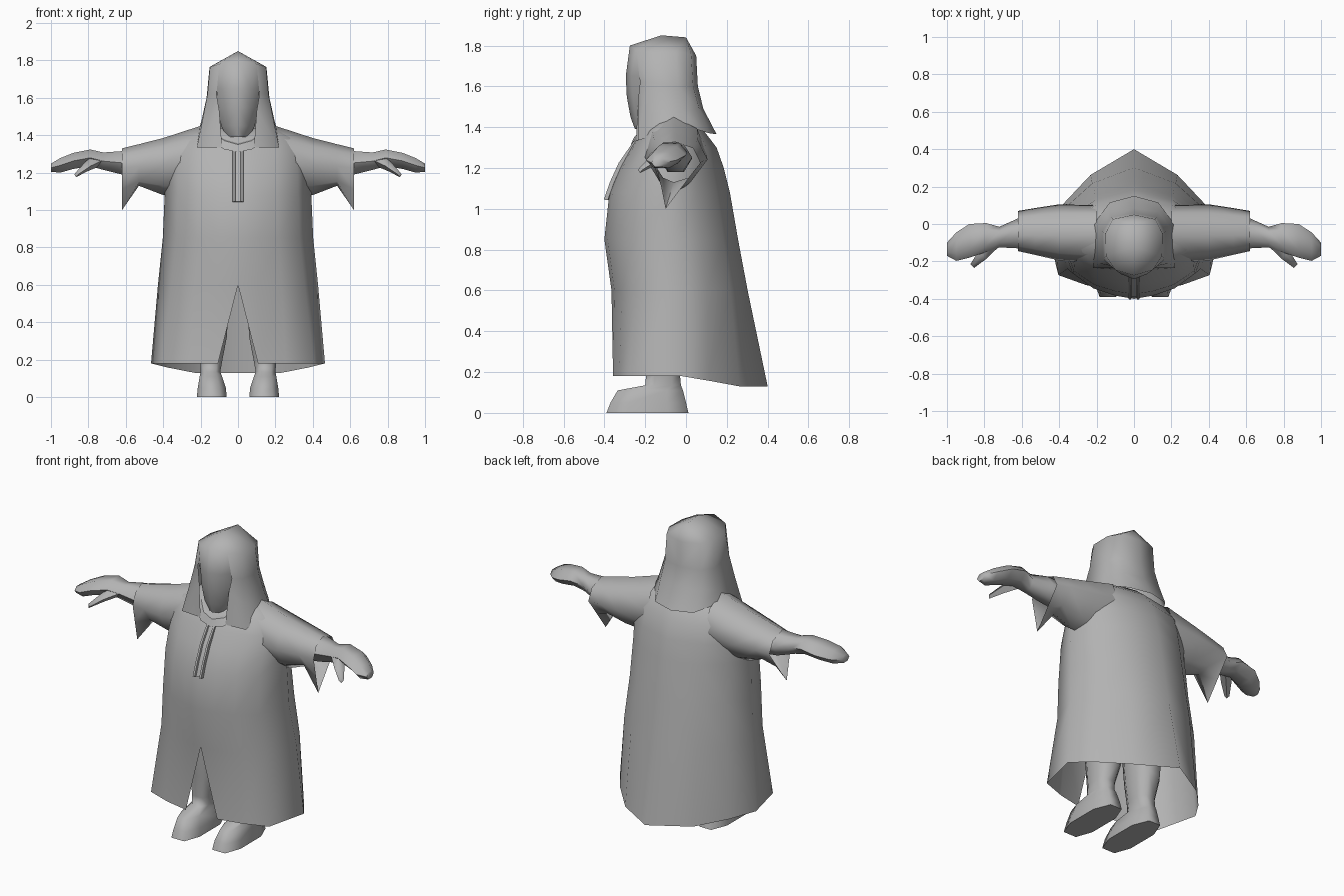
import bpy, bmesh, math

grey = bpy.data.materials.new("plain_grey")
grey.diffuse_color = (0.45, 0.45, 0.45, 1)


def finish(name, bm, angle=80):
    """Mirror the right half across x = 0, weld the seam and shade."""
    geo = bm.verts[:] + bm.edges[:] + bm.faces[:]
    dup = bmesh.ops.duplicate(bm, geom=geo)["geom"]
    for v in [g for g in dup if isinstance(g, bmesh.types.BMVert)]:
        v.co.x *= -1
    bmesh.ops.reverse_faces(bm, faces=[g for g in dup if isinstance(g, bmesh.types.BMFace)])
    bmesh.ops.remove_doubles(bm, verts=[v for v in bm.verts if abs(v.co.x) < 0.001], dist=0.0005)
    bmesh.ops.recalc_face_normals(bm, faces=bm.faces)
    me = bpy.data.meshes.new(name)
    bm.to_mesh(me)
    bm.free()
    me.materials.append(grey)
    ob = bpy.data.objects.new(name, me)
    bpy.context.collection.objects.link(ob)
    bpy.ops.object.select_all(action="DESELECT")
    ob.select_set(True)
    bpy.context.view_layer.objects.active = ob
    bpy.ops.object.shade_smooth_by_angle(angle=math.radians(angle))
    return ob


def loft(bm, rows, closed=False, cap_start=False, cap_end=False):
    """Skin rows of points; returns the vertex rows."""
    vr = [[bm.verts.new(p) for p in r] for r in rows]
    n = len(rows[0])
    for a, b in zip(vr, vr[1:]):
        for i in range(n if closed else n - 1):
            j = (i + 1) % n
            bm.faces.new((a[i], a[j], b[j], b[i]))
    if cap_start:
        bm.faces.new(vr[0])
    if cap_end:
        bm.faces.new(vr[-1])
    return vr


# robe: half rings from front centre to back centre, pointed at the hem, rounder above
HEM = ((0, 0), (0.23, 0.01), (0.55, 0.05), (0.87, 0.12), (1, 0.45), (0.81, 0.62), (0.5, 0.82), (0, 1))
TOP = ((0, 0), (0.25, 0.025), (0.54, 0.085), (0.82, 0.21), (1, 0.50), (0.82, 0.73), (0.53, 0.89), (0, 1))
RINGS = [  # z, half width, front y, back y, roundness
    (0.18, 0.465, -0.365, 0.40, 0), (0.60, 0.428, -0.365, 0.302, 0.75),
    (0.85, 0.402, -0.40, 0.255, 1), (1.08, 0.392, -0.375, 0.215, 1),
    (1.20, 0.39, -0.325, 0.185, 1), (1.30, 0.38, -0.27, 0.15, 1),
    (1.385, 0.33, -0.215, 0.085, 1), (1.44, 0.20, -0.15, 0.02, 1)]
rows = []
for z, hw, yf, yb, t in RINGS:
    rows.append([(hw * (a[0] + (b[0] - a[0]) * t), yf + (yb - yf) * (a[1] + (b[1] - a[1]) * t), z)
                 for a, b in zip(HEM, TOP)])
rows[0] = [(x, y, z - 0.05 * min(1, max(0, y / 0.25))) for x, y, z in rows[0]]
bm = bmesh.new()
vr = loft(bm, rows)
bm.faces.new(vr[-1])
# front slit
tri = (vr[0][1], vr[1][0], vr[1][1])
bm.verts.remove(vr[0][0])
bm.faces.new(tri)
finish("robe", bm)

# sleeves: open bell with a drooping point at the cuff
SLEEVE = [  # x, top z, bottom z, front y, back y, middle z
    (0.20, 1.45, 1.06, -0.21, 0.10, 1.27), (0.40, 1.385, 1.08, -0.195, 0.105, 1.24),
    (0.53, 1.352, 1.13, -0.165, 0.085, 1.235), (0.62, 1.33, 1.00, -0.145, 0.07, 1.225)]
rows = []
for x, t, b, f, k, m in SLEEVE:
    c = -0.06 if x < 0.6 else -0.10
    up = m + (t - m) * 0.68
    low = (m + b) / 2 - (0.03 if x < 0.6 else 0)
    rows.append([(x, -0.06, t), (x, f * 0.75 - 0.01, up), (x, f, m), (x, (f + c) / 2, low),
                 (x, c, b), (x, (k + c) / 2, low), (x, k, m), (x, k * 0.65 - 0.01, up)])
bm = bmesh.new()
loft(bm, rows, closed=True)
finish("sleeves", bm)

# forearms and hands
HAND = [  # x, front y, back y, low z, high z
    (0.54, -0.13, 0.03, 1.18, 1.315), (0.62, -0.13, 0.03, 1.19, 1.315),
    (0.72, -0.125, -0.015, 1.215, 1.308), (0.79, -0.15, 0.005, 1.235, 1.324),
    (0.88, -0.18, 0.0, 1.22, 1.306), (0.95, -0.197, -0.045, 1.20, 1.278),
    (1.00, -0.17, -0.10, 1.205, 1.248)]
bm = bmesh.new()
rows = []
for x, f, k, lo, hi in HAND:
    c, m, r = (f + k) / 2, (lo + hi) / 2, (k - f) / 4
    rows.append([(x, f, m), (x, c - r, lo), (x, c + r, lo),
                 (x, k, m), (x, c + r, hi), (x, c - r, hi)])
loft(bm, rows, closed=True, cap_end=True)
finish("hands", bm, 60)

# thumbs
bm = bmesh.new()
rows = []
for x, y, z, r in ((0.75, -0.10, 1.265, 0.035), (0.81, -0.165, 1.235, 0.03), (0.865, -0.225, 1.19, 0.014)):
    rows.append([(x + r * 0.7, y + r * 0.7, z), (x, y, z + r),
                 (x - r * 0.7, y - r * 0.7, z), (x, y, z - r)])
loft(bm, rows, closed=True, cap_end=True)
finish("thumbs", bm)

# legs and feet: stacked horizontal rings
LEG = [  # z, inner x, outer x, front y, back y
    (0.0, 0.06, 0.22, -0.39, 0.012), (0.05, 0.065, 0.215, -0.37, 0.0),
    (0.11, 0.085, 0.205, -0.335, -0.015), (0.135, 0.095, 0.20, -0.20, -0.025),
    (0.19, 0.085, 0.205, -0.195, -0.03), (0.32, 0.06, 0.22, -0.20, 0.01),
    (0.48, 0.05, 0.23, -0.21, 0.02), (0.60, 0.04, 0.24, -0.21, 0.03)]
rows = []
for z, a, b, f, k in LEG:
    c, w, d = (a + b) / 2, (b - a) / 2, k - f
    rows.append([(c - w * 0.55, f, z), (c + w * 0.55, f, z), (b, f + d * 0.25, z), (b, k - d * 0.25, z),
                 (c + w * 0.5, k, z), (c - w * 0.5, k, z), (a, k - d * 0.25, z), (a, f + d * 0.25, z)])
bm = bmesh.new()
loft(bm, rows, closed=True, cap_start=True)
finish("legs", bm)

# head and headcloth: open shell with hanging front flaps and a peaked crown
CLOTH = [
    [(0.10, -0.245, 1.78), (0.15, -0.17, 1.765), (0.152, -0.05, 1.765), (0.115, 0.025, 1.76), (0, 0.05, 1.75)],
    [(0.115, -0.225, 1.62), (0.163, -0.19, 1.62), (0.168, -0.04, 1.60), (0.12, 0.035, 1.60), (0, 0.058, 1.60)],
    [(0.10, -0.235, 1.53), (0.19, -0.21, 1.48), (0.195, -0.02, 1.48), (0.13, 0.065, 1.49), (0, 0.085, 1.49)],
    [(0.085, -0.245, 1.335), (0.22, -0.235, 1.335), (0.215, 0.0, 1.405), (0.13, 0.115, 1.37), (0, 0.15, 1.365)]]
bm = bmesh.new()
vr = loft(bm, CLOTH)
A, B, C, D, E = vr[0]
front, peak, back = (bm.verts.new(p) for p in ((0, -0.275, 1.80), (0, -0.12, 1.85), (0, 0.0, 1.84)))
for f in ((peak, front, A), (peak, A, B), (peak, B, C), (peak, C, back), (back, C, D), (back, D, E)):
    bm.faces.new(f)

# face: welded under the brow so the crown flows into it
FACE = [  # z, centre y, cheek x, cheek y, side x, side y
    (1.65, -0.295, 0.07, -0.268, 0.115, -0.22), (1.55, -0.29, 0.068, -0.26, 0.108, -0.19),
    (1.45, -0.272, 0.058, -0.245, 0.09, -0.17), (1.39, -0.25, 0.03, -0.235, 0.06, -0.16),
    (1.40, -0.19, 0.04, -0.17, 0.07, -0.12)]
rows = [[(0, cy, z), (kx, ky, z), (sx, sy, z)] for z, cy, kx, ky, sx, sy in FACE]
top = loft(bm, rows)[0]
bm.faces.new((front, A, top[1], top[0]))
bm.faces.new((A, top[2], top[1]))
finish("head_and_headcloth", bm)

# collar: raised band in a shallow V
bm = bmesh.new()
loft(bm, [[(0, -0.225, 1.36), (0, -0.255, 1.35), (0, -0.272, 1.31)],
          [(0.06, -0.20, 1.38), (0.07, -0.237, 1.37), (0.075, -0.26, 1.325)],
          [(0.11, -0.14, 1.425), (0.13, -0.175, 1.41), (0.14, -0.21, 1.365)]])
finish("collar", bm, 40)

# neck placket: hanging strip with raised rims and a sunken middle
PATH = [(-0.25, 1.34), (-0.33, 1.225), (-0.373, 1.13), (-0.403, 1.045)]
rows = [[(0, y + 0.012, z), (0.013, y + 0.012, z), (0.016, y, z),
         (0.028, y, z), (0.03, y + 0.02, z - 0.002), (0, y + 0.024, z - 0.002)] for y, z in PATH]
bm = bmesh.new()
loft(bm, rows, cap_start=True, cap_end=True)
finish("placket", bm, 30)
